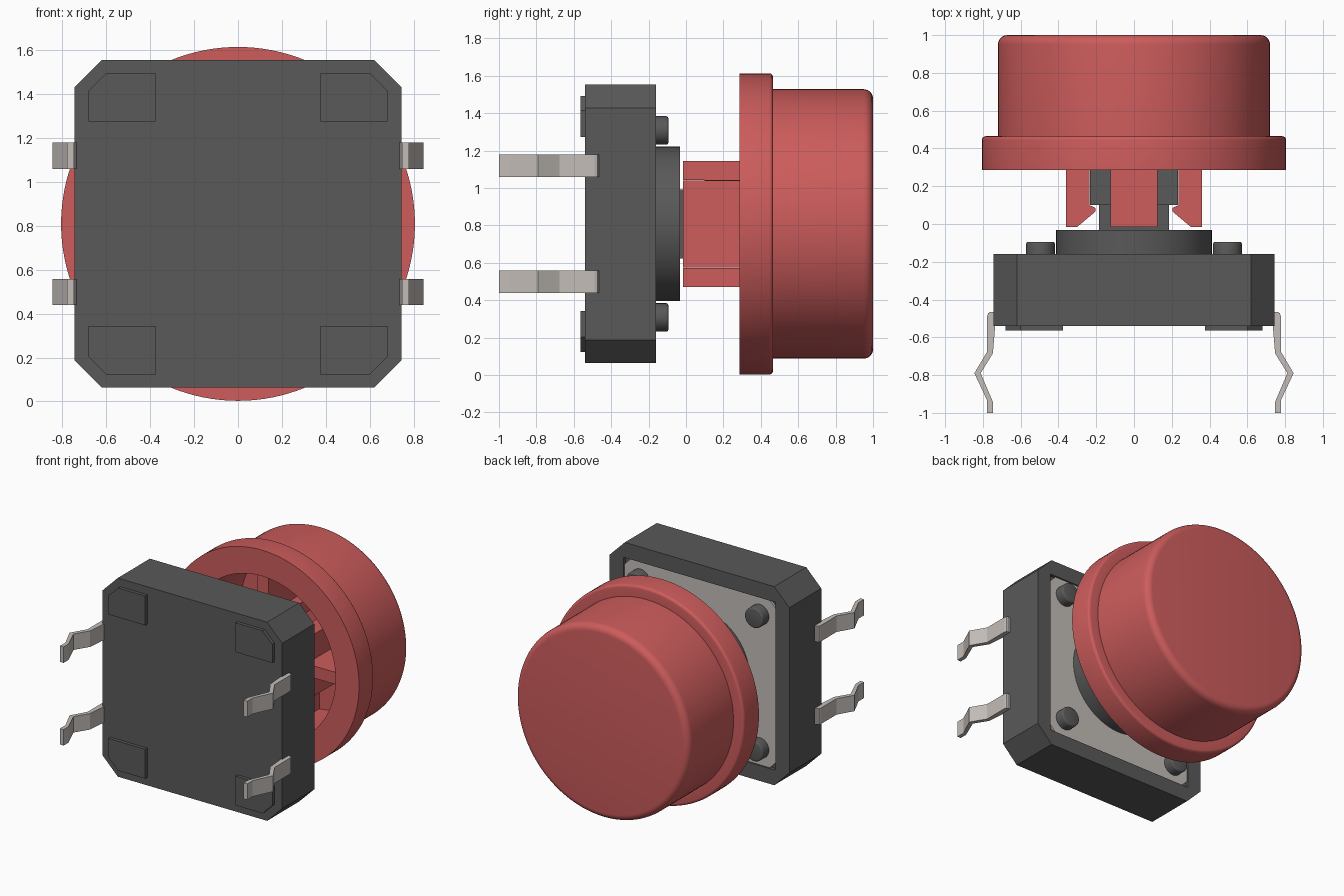
import bpy, bmesh, math
from mathutils import Vector

if "Cube" in bpy.data.objects:
    bpy.data.objects.remove(bpy.data.objects["Cube"], do_unlink=True)

CZ = 0.808  # height of the button axis


def material(name, rgb):
    m = bpy.data.materials.new(name)
    m.use_nodes = True
    m.diffuse_color = (*rgb, 1)
    m.node_tree.nodes["Principled BSDF"].inputs["Base Color"].default_value = (*rgb, 1)
    return m


RED = material("red plastic", (0.61, 0.107, 0.107))
GREY = material("dark grey plastic", (0.10, 0.10, 0.10))
METAL = material("pale metal", (0.546, 0.509, 0.479))


def finish(bm, name, mat, smooth=False):
    bmesh.ops.recalc_face_normals(bm, faces=bm.faces)
    me = bpy.data.meshes.new(name)
    bm.to_mesh(me)
    bm.free()
    me.materials.append(mat)
    ob = bpy.data.objects.new(name, me)
    bpy.context.collection.objects.link(ob)
    if smooth:
        bpy.ops.object.select_all(action='DESELECT')
        ob.select_set(True)
        bpy.context.view_layer.objects.active = ob
        bpy.ops.object.shade_smooth_by_angle(angle=math.radians(35))
    return ob


def prism(name, profile, lo, hi, axis, mat):
    """Extrude a profile: (x, z about the axis) along y, or (x, y) along z."""
    bm = bmesh.new()
    if axis == 'y':
        pts = [Vector((a, lo, b + CZ)) for a, b in profile]
        step = Vector((0, hi - lo, 0))
    else:
        pts = [Vector((a, b, lo + CZ)) for a, b in profile]
        step = Vector((0, 0, hi - lo))
    face = bm.faces.new([bm.verts.new(p) for p in pts])
    ext = bmesh.ops.extrude_face_region(bm, geom=[face])
    bmesh.ops.translate(bm, vec=step, verts=[v for v in ext["geom"] if isinstance(v, bmesh.types.BMVert)])
    return finish(bm, name, mat)


def lathe(name, profile, mat, cx=0, cz=0, steps=96):
    """Revolve (radius, y) points about an axis parallel to y."""
    bm = bmesh.new()
    verts = [bm.verts.new((r, y, 0)) for r, y in profile]
    edges = [bm.edges.new(p) for p in zip(verts, verts[1:])]
    bmesh.ops.spin(bm, geom=verts + edges, cent=(0, 0, 0), axis=(0, 1, 0),
                   angle=math.tau, steps=steps, use_merge=True)
    bmesh.ops.remove_doubles(bm, verts=bm.verts, dist=1e-5)
    bmesh.ops.translate(bm, vec=(cx, 0, cz + CZ), verts=bm.verts)
    return finish(bm, name, mat, True)


def rect(x0, x1, z0, z1):
    return [(x0, z0), (x1, z0), (x1, z1), (x0, z1)]


def octagon(h, c):
    k = h - c
    return [(h, -k), (h, k), (k, h), (-k, h), (-h, k), (-h, -k), (-k, -h), (k, -h)]


def arc(r, y, rad, n=6):
    """Rounded outer corner ending at radius r and depth y."""
    return [(r - rad + rad * math.cos(t * math.pi / 2 / n),
             y - rad + rad * math.sin(t * math.pi / 2 / n)) for t in range(n + 1)]


# Housing with a square recess in the back
body = prism("housing", octagon(0.745, 0.125), -0.54, -0.16, 'y', GREY)
cutter = prism("recess_cutter", rect(-0.63, 0.63, -0.63, 0.63), -0.185, -0.10, 'y', GREY)
cutter.hide_render = True
mod = body.modifiers.new("recess", 'BOOLEAN')
mod.operation, mod.object, mod.solver = 'DIFFERENCE', cutter, 'EXACT'
bpy.context.view_layer.objects.active = body
bpy.ops.object.modifier_apply(modifier="recess")
bpy.data.objects.remove(cutter, do_unlink=True)

# Metal cover plate
prism("cover_plate", octagon(0.628, 0.05), -0.19, -0.168, 'y', METAL)

# Corner posts, front feet and bent leads
foot = [(0.375, 0.465), (0.68, 0.465), (0.68, 0.605), (0.60, 0.685), (0.375, 0.685)]
lead = [(0.735, -0.465), (0.762, -0.465), (0.772, -0.472), (0.777, -0.488), (0.777, -0.675),
        (0.845, -0.79), (0.777, -0.935), (0.777, -1.0), (0.747, -1.0), (0.747, -0.942),
        (0.812, -0.79), (0.747, -0.685), (0.735, -0.54)]
for sx, side in ((1, "left"), (-1, "right")):
    for sz, level in ((1, "upper"), (-1, "lower")):
        tag = f"{level}_{side}"
        lathe("post_" + tag, [(0, -0.18), (0.076, -0.18)] + arc(0.076, -0.094, 0.012, 3) + [(0, -0.094)],
              GREY, sx * 0.495, sz * 0.5, 32)
        prism("foot_" + tag, [(sx * x, sz * z) for x, z in foot], -0.565, -0.535, 'y', GREY)
        prism("lead_" + tag, [(sx * x, y) for x, y in lead],
              sz * 0.31 - 0.06, sz * 0.31 + 0.06, 'z', METAL)

# Plunger: round collar, square neck and square head
lathe("plunger_collar", [(0, -0.18), (0.413, -0.18), (0.413, -0.032), (0, -0.032)], GREY)
prism("plunger_neck", rect(-0.185, 0.185, -0.185, 0.185), -0.04, 0.11, 'y', GREY)
prism("plunger_head", rect(-0.234, 0.234, -0.234, 0.234), 0.10, 0.55, 'y', GREY)

# Hollow cap with flange
lathe("cap", [(0, 0.90), (0.61, 0.90), (0.61, 0.285), (0.805, 0.285)] + arc(0.805, 0.465, 0.02, 4)
      + [(0.72, 0.465)] + arc(0.72, 1.0, 0.05) + [(0, 1.0)], RED, steps=128)

# Cap grips: hooked clips left and right, flat plates above and below, ribs to the wall
clip = [(0.236, 0.91), (0.236, 0.10), (0.205, 0.085), (0.205, 0.065), (0.30, -0.015),
        (0.36, -0.015), (0.36, 0.91)]
for s, side, level in ((1, "left", "upper"), (-1, "right", "lower")):
    prism("cap_clip_" + side, [(s * x, y) for x, y in clip], -0.232, 0.232, 'z', RED)
    prism("cap_plate_" + level, rect(-0.125, 0.125, s * 0.236, s * 0.336), -0.015, 0.91, 'y', RED)
    prism("cap_rib_" + side, rect(s * 0.35, s * 0.63, -0.045, 0.045), 0.295, 0.91, 'y', RED)
    prism("cap_rib_" + level, rect(-0.045, 0.045, s * 0.33, s * 0.63), 0.295, 0.91, 'y', RED)
